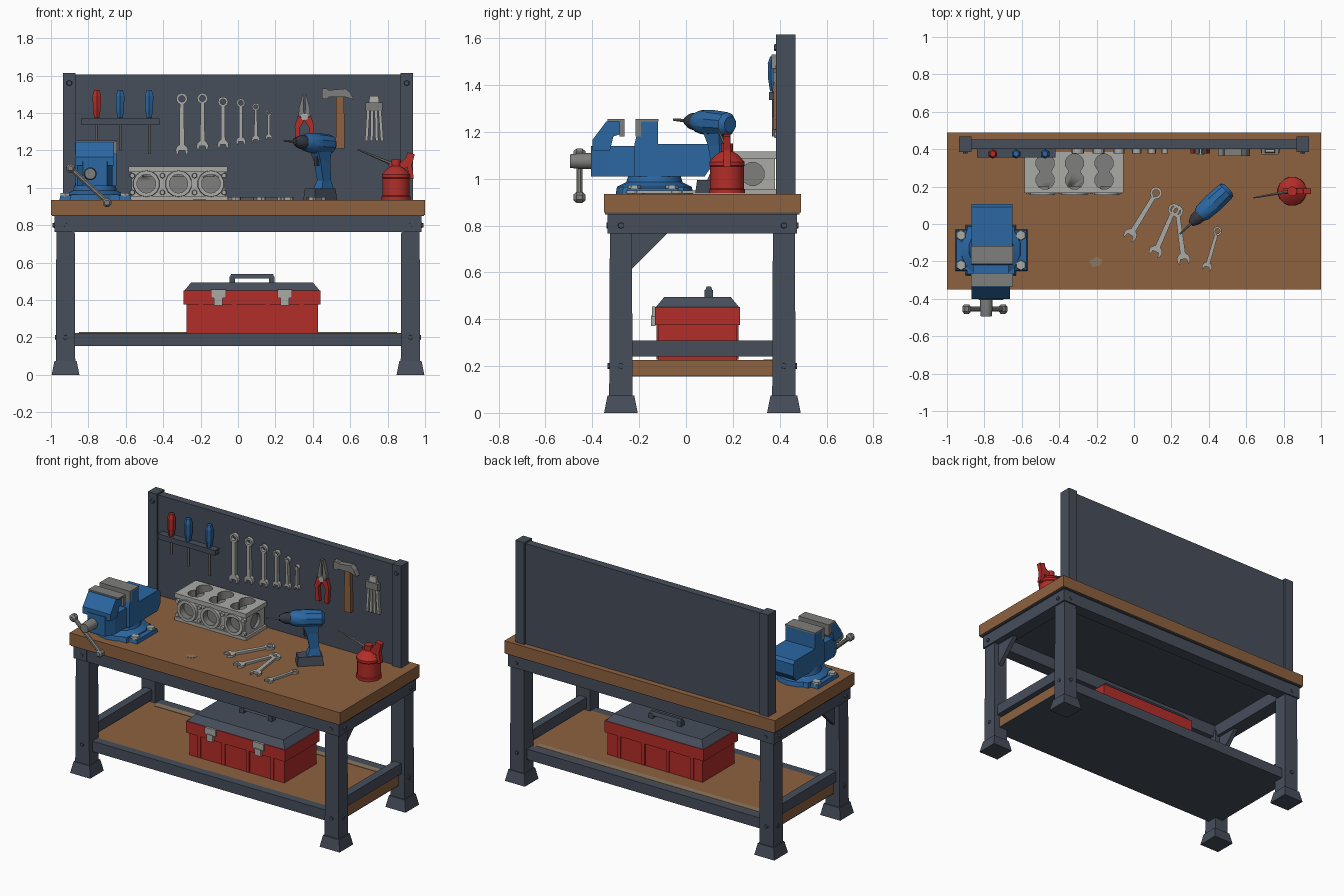
import bpy, bmesh, math
from mathutils import Matrix, Vector

if "Cube" in bpy.data.objects:
    bpy.data.objects.remove(bpy.data.objects["Cube"])

def material(name, rgb):
    m = bpy.data.materials.new(name)
    m.diffuse_color = (*rgb, 1)
    m.use_nodes = True
    m.node_tree.nodes["Principled BSDF"].inputs["Base Color"].default_value = m.diffuse_color
    return m

SLATE = material("slate_paint", (0.062, 0.077, 0.105))
WOOD = material("wood", (0.27, 0.12, 0.05))
WORN = material("worn_wood", (0.26, 0.19, 0.125))
BLUE = material("blue_paint", (0.024, 0.135, 0.36))
RED = material("red_paint", (0.45, 0.027, 0.022))
STEEL = material("light_steel", (0.40, 0.40, 0.38))
GREY = material("mid_grey", (0.21, 0.21, 0.205))
DARK = material("dark_metal", (0.035, 0.042, 0.055))

def finish(name, bm, mat, M=None):
    if M:
        bm.transform(M)
    bmesh.ops.recalc_face_normals(bm, faces=bm.faces[:])
    me = bpy.data.meshes.new(name)
    bm.to_mesh(me)
    bm.free()
    me.materials.append(mat)
    ob = bpy.data.objects.new(name, me)
    bpy.context.collection.objects.link(ob)
    return ob

def loft(name, loops, mat, M=None):
    """Skin equal-length loops and cap both ends."""
    bm = bmesh.new()
    rings = [[bm.verts.new(p) for p in lp] for lp in loops]
    n = len(rings[0])
    for a, b in zip(rings, rings[1:]):
        for i in range(n):
            bm.faces.new((a[i], a[(i + 1) % n], b[(i + 1) % n], b[i]))
    bm.faces.new(rings[0][::-1])
    bm.faces.new(rings[-1])
    return finish(name, bm, mat, M)

def block(name, x0, x1, y0, y1, z0, z1, mat, inset=0, M=None):
    i = inset
    return loft(name, [[(x0, y0, z0), (x1, y0, z0), (x1, y1, z0), (x0, y1, z0)],
                       [(x0+i, y0+i, z1), (x1-i, y0+i, z1), (x1-i, y1-i, z1), (x0+i, y1-i, z1)]], mat, M)

def plates(name, polys, depth, mat, M):
    """Extrude 2D outlines by depth along local z, as one object."""
    bm = bmesh.new()
    for poly in polys:
        lo = [bm.verts.new((x, y, 0)) for x, y in poly]
        hi = [bm.verts.new((x, y, depth)) for x, y in poly]
        n = len(poly)
        bm.faces.new(lo[::-1])
        bm.faces.new(hi)
        for i in range(n):
            bm.faces.new((lo[i], lo[(i+1) % n], hi[(i+1) % n], hi[i]))
    return finish(name, bm, mat, M)

def circle(r, n, z):
    return [(r*math.cos(2*math.pi*(i+.5)/n), r*math.sin(2*math.pi*(i+.5)/n), z) for i in range(n)]

def lathe(name, p, axis, profile, mat, n=12):
    """Turn (radius, distance) points around an axis from p."""
    M = Matrix.Translation(p) @ Vector(axis).to_track_quat('Z', 'Y').to_matrix().to_4x4()
    ob = loft(name, [circle(r, n, z) for r, z in profile], mat, M)
    if n > 8:
        bpy.context.view_layer.objects.active = ob
        ob.select_set(True)
        bpy.ops.object.shade_smooth_by_angle(angle=0.6)
        ob.select_set(False)
    return ob

def rod(name, p, q, r, mat, n=8, r2=None):
    d = Vector(q) - Vector(p)
    return lathe(name, p, d, [(r, 0), (r if r2 is None else r2, d.length)], mat, n)

def wall(x, z, turn=0, y=0.392):
    return Matrix.Translation((x, y, z)) @ Matrix.Rotation(math.pi/2, 4, 'X') @ Matrix.Rotation(turn, 4, 'Z')

def side(x):   # local (x, y, z) -> world (y, z, x)
    return Matrix(((0, 0, 1, x), (1, 0, 0, 0), (0, 1, 0, 0), (0, 0, 0, 1)))

def arc(r, a0, a1, n, cy=0):
    return [(r*math.cos(math.radians(a0+(a1-a0)*i/n)), cy + r*math.sin(math.radians(a0+(a1-a0)*i/n))) for i in range(n+1)]

def wrench(name, L, r, M, depth=0.014):
    c = L - 2*r
    jaw = arc(r, -50, 230, 10) + [(-.45*r, .05*r), (.45*r, .05*r)]
    ring = arc(r*.9, -89.7, 269.7, 12, c) + arc(r*.5, 269.7, -89.7, 12, c)
    shaft = [(-.4*r, .8*r), (.4*r, .8*r), (.33*r, c-.8*r), (-.33*r, c-.8*r)]
    return plates(name, [jaw, shaft, ring], depth, STEEL, M)

# Bench: top, shelf and undersides
block("bench_top", -1, 1, -.35, .49, .855, .935, WOOD)
block("bench_underside", -.995, .995, -.345, .485, .848, .855, SLATE)
block("shelf", -.93, .93, -.24, .38, .162, .225, WOOD)
block("shelf_underside", -.93, .93, -.24, .38, .155, .162, SLATE)
block("shelf_worn_edge", -.85, .85, .33, .37, .225, .228, WORN)
plates("worn_patch", [[(-.24, -.2), (-.2, -.175), (-.17, -.19), (-.18, -.22), (-.22, -.23)]], .002, WORN,
       Matrix.Translation((0, 0, .935)))

# Frame: legs, feet, aprons, rails, gussets and bolts
for s, sn in ((-1, "left"), (1, "right")):
    for y, yn in ((-.278, "front"), (.418, "back")):
        x = s * .922
        block(f"{sn}_{yn}_leg", x-.052, x+.052, y-.05, y+.05, .05, .80, SLATE, .003)
        block(f"{sn}_{yn}_foot", x-.074, x+.074, y-.072, y+.072, 0, .075, SLATE, .015)
        f = -1 if y < 0 else 1
        for z in (.2, .80):
            lathe(f"{sn}_{yn}_bolt", (x, y+f*(.045 if z < .5 else .05), z), (0, f, 0), [(.014, 0), (.012, .012)], SLATE, 6)
            lathe(f"{sn}_{yn}_side_bolt", (x+s*(.045 if z < .5 else .058), y, z), (s, 0, 0), [(.014, 0), (.012, .012)], SLATE, 6)
    xs = sorted((s*.885, s*.982))
    block(f"{sn}_apron", *xs, -.335, .475, .765, .85, SLATE)
    xs = sorted((s*.895, s*.95))
    block(f"{sn}_side_rail", *xs, -.24, .38, .24, .31, SLATE)
    plates(f"{sn}_gusset", [[(-.235, .77), (-.235, .61), (-.075, .77)]], .03, SLATE, side(s*.922-.015))
    # Back panel post
    xs = sorted((s*.87, s*.935))
    block(f"{sn}_panel_post", *xs, .385, .467, .93, 1.615, SLATE)
    lathe(f"{sn}_post_bolt", (s*.902, .386, 1.56), (0, -1, 0), [(.016, 0), (.013, .01)], SLATE, 6)
for y0, y1, yn in ((-.332, -.25, "front"), (.39, .472, "back")):
    block(f"{yn}_apron", -.9, .9, y0, y1, .765, .85, SLATE)
for y0, y1, yn in ((-.295, -.238, "front"), (.378, .435, "back")):
    block(f"{yn}_lower_rail", -.88, .88, y0, y1, .155, .225, SLATE)
block("back_panel", -.88, .88, .40, .452, .933, 1.605, SLATE)

# Toolbox
block("toolbox_rim", -.292, .442, -.133, .23, .375, .452, RED)
block("toolbox_body", -.275, .428, -.12, .218, .225, .375, RED)
for x in (-.2, -.02, .16, .34):
    block("toolbox_rib", x-.012, x+.012, -.127, .225, .228, .375, RED)
block("toolbox_lid", -.285, .435, -.128, .226, .452, .495, SLATE, .035)
for x in (-.045, .165):
    block("toolbox_handle_post", x, x+.03, .08, .115, .49, .525, SLATE)
block("toolbox_handle", -.045, .195, .08, .115, .515, .54, SLATE, .008)
for x in (-.105, .25):
    block("toolbox_latch", x-.04, x+.04, -.145, -.13, .41, .455, STEEL)
    block("toolbox_latch_tab", x-.022, x+.022, -.15, -.13, .37, .415, STEEL)

# Vise
block("vise_base", -.9, -.63, -.275, -.005, .935, .965, BLUE, .008)
block("vise_base_lugs", -.955, -.57, -.25, -.03, .935, .958, BLUE, .005)
lathe("vise_swivel", (-.765, -.135, .935), (0, 0, 1), [(.165, 0), (.16, .03), (.12, .05), (.105, .10)], BLUE, 14)
for x in (-.925, -.605):
    for y in (-.22, -.06):
        lathe("vise_bolt", (x, y, .95), (0, 0, 1), [(.03, 0), (.026, .022)], STEEL, 6)
plates("vise_body", [[(-.22, 1.01), (.08, 1.01), (.108, 1.05), (.108, 1.13), (.09, 1.148), (-.12, 1.148),
                      (-.12, 1.245), (-.195, 1.245), (-.22, 1.148)]], .22, BLUE, side(-.87))
loft("vise_slide", [[(-.765-w, y, 1.01), (-.765+w, y, 1.01), (-.765+w, y, 1.14), (-.765-w, y, 1.14)]
                    for w, y in ((.065, -.405), (.095, -.34), (.095, -.2))], BLUE)
plates("vise_front_jaw", [[(-.40, 1.12), (-.40, 1.165), (-.34, 1.245), (-.28, 1.245), (-.28, 1.19),
                           (-.31, 1.18), (-.325, 1.12)]], .205, BLUE, side(-.868))
for y0, y1, t0, t1 in ((-.285, -.262, -.335, -.262), (-.215, -.192, -.215, -.118)):
    block("vise_jaw_plate", -.872, -.648, y0, y1, 1.18, 1.25, GREY)
    block("vise_jaw_top", -.872, -.648, t0, t1, 1.244, 1.254, GREY)
lathe("vise_screw", (-.79, -.39, 1.075), (0, -1, 0), [(.035, 0), (.035, .06), (.03, .105)], GREY)
rod("vise_handle", (-.895, -.455, 1.105), (-.70, -.455, .925), .014, GREY)
for x, z in ((-.895, 1.105), (-.70, .92)):
    lathe("vise_handle_knob", (x, -.48, z), (0, 1, 0), [(.014, 0), (.025, .012), (.025, .038), (.014, .05)], GREY, 8)

# Engine block with bores cut through front, top and ends
eng = block("engine_block", -.57, -.07, .175, .38, .937, 1.095, STEEL)
head = block("engine_deck", -.585, -.057, .165, .39, 1.085, 1.115, STEEL)
pan = block("engine_foot_flange", -.585, -.057, .165, .39, .936, .957, STEEL)
rings = []
cutters = []
for fx, tx in ((-.49, -.475), (-.318, -.318), (-.145, -.16)):
    rings.append(lathe("bore_ring", (fx, .19, 1.022), (0, -1, 0), [(.074, 0), (.07, .035)], STEEL, 14))
    cutters.append(lathe("front_cutter", (fx, .20, 1.022), (0, -1, 0), [(.05, 0), (.05, .1)], GREY, 14))
    for y in (.235, .325):
        cutters.append(lathe("top_cutter", (tx, y, 1.06), (0, 0, 1), [(.05, 0), (.05, .1)], GREY, 12))
    cutters.append(block("top_slot_cutter", tx-.03, tx+.03, .24, .32, 1.061, 1.15, GREY))
for x in (-.59, -.05):
    s = 1 if x > -.3 else -1
    cutters.append(lathe("end_cutter", (x-s*.04, .285, 1.02), (s, 0, 0), [(.05, 0), (.05, .1)], GREY, 12))
for target in [eng, head, pan] + rings:
    bpy.context.view_layer.objects.active = target
    for c in cutters:
        mod = target.modifiers.new("bore", 'BOOLEAN')
        mod.operation, mod.solver, mod.object = 'DIFFERENCE', 'EXACT', c
        mod.material_mode = 'TRANSFER'
        bpy.ops.object.modifier_apply(modifier=mod.name)
for c in cutters:
    bpy.data.objects.remove(c)
for x in (-.565, -.404, -.232, -.075):
    for z in (.975, 1.065):
        lathe("engine_bolt", (x, .18, z), (0, -1, 0), [(.016, 0), (.013, .02)], STEEL, 6)

# Cordless drill, local x points along the bit
D = Matrix.Translation((.49, .175, 0)) @ Matrix.Rotation(math.atan2(-.68, -.73), 4, 'Z')
def drill_lathe(name, prof, mat):
    lathe(name, D @ Vector((0, 0, 1.232)), D.to_3x3() @ Vector((1, 0, .06)), prof, mat, 10)
drill_lathe("drill_body", [(.035, -.02), (.052, 0), (.056, .09), (.05, .17), (.04, .19)], BLUE)
drill_lathe("drill_chuck", [(.038, .19), (.036, .22), (.018, .255)], DARK)
drill_lathe("drill_bit", [(.008, .25), (.005, .335)], GREY)
loft("drill_handle", [[(a, -w, z), (b, -w, z), (b, w, z), (a, w, z)]
                      for a, b, w, z in ((.0, .09, .034, .99), (.012, .07, .024, 1.04), (.02, .09, .026, 1.14), (.015, .12, .034, 1.21))], BLUE, D)
block("drill_battery", -.012, .15, -.046, .046, .936, .995, SLATE, .006, D)
block("drill_trigger", .085, .103, -.012, .012, 1.12, 1.18, DARK, 0, D)

# Oil can
lathe("oil_can", (.845, .175, .936), (0, 0, 1), [(.078, 0), (.078, .018), (.073, .022), (.073, .115), (.077, .12), (.077, .135),
      (.05, .165), (.026, .18), (.026, .215)], RED, 16)
plates("oil_can_handle", [[(.80, 1.125), (.87, 1.135), (.90, 1.165), (.905, 1.19), (.945, 1.18), (.93, 1.12), (.94, 1.05),
       (.915, 1.05), (.905, 1.11), (.87, 1.09), (.82, 1.10)]], .03, RED,
       Matrix.Translation((0, .19, 0)) @ Matrix.Rotation(math.pi/2, 4, 'X'))
rod("oil_can_spout", (.82, .172, 1.13), (.64, .14, 1.205), .009, GREY, 6, .004)

# Wrenches lying on the bench
for x0, y0, x1, y1 in ((-.02, -.06, .145, .21), (.115, -.15, .235, .125), (.265, -.19, .225, .12), (.39, -.23, .455, -.005)):
    L = math.hypot(x1-x0, y1-y0)
    wrench("bench_wrench", L+.02, .036 if L > .25 else .027,
           Matrix.Translation((x0, y0, .936)) @ Matrix.Rotation(math.atan2(y1-y0, x1-x0)-math.pi/2, 4, 'Z'))

# Hanging wrenches, graded in size
for x, z0, z1, r in ((-.30, 1.165, 1.51, .034), (-.19, 1.19, 1.51, .032), (-.08, 1.20, 1.49, .03),
                     (.015, 1.22, 1.48, .026), (.095, 1.235, 1.455, .022), (.165, 1.25, 1.42, .018)):
    wrench("hanging_wrench", z1-z0, r, wall(x, z0+r, 0, .40), .022)

# Screwdriver rack
block("screwdriver_rack", -.84, -.42, .355, .401, 1.335, 1.37, SLATE)
for x, mat, zb in ((-.755, RED, 1.25), (-.63, BLUE, 1.2), (-.475, BLUE, 1.18)):
    lathe("screwdriver_handle", (x, .375, 1.372), (0, 0, 1), [(.016, 0), (.024, .05), (.026, .12), (.016, .15)], mat, 6)
    rod("screwdriver_shaft", (x, .375, zb), (x, .375, 1.38), .007, GREY, 6)

# Pliers
for s in (-1, 1):
    plates("pliers_grip", [[(s*.0, 1.36), (s*.035, 1.385), (s*.052, 1.33), (s*.045, 1.225), (s*.018, 1.225), (s*.026, 1.32)]],
           .024, RED, wall(.355, 0, 0, .40))
    plates("pliers_jaw", [[(0, 1.37), (s*.032, 1.385), (s*.028, 1.43), (s*.008, 1.505), (s*.002, 1.5), (s*.006, 1.43)]],
           .022, GREY, wall(.355, 0, 0, .40))
lathe("pliers_pivot", (.355, .40, 1.38), (0, -1, 0), [(.02, 0), (.02, .03)], STEEL, 8)

# Hammer
block("hammer_handle", .522, .57, .372, .401, 1.21, 1.5, WOOD, .003)
plates("hammer_head", [[(.45, 1.475), (.475, 1.475), (.485, 1.485), (.575, 1.485), (.62, 1.47), (.60, 1.51), (.575, 1.53),
       (.485, 1.522), (.475, 1.53), (.45, 1.53)]], .036, GREY, wall(0, 0, 0, .40))

# Hex key set
block("key_set_holder", .682, .772, .372, .401, 1.41, 1.455, GREY)
block("key_set_hook", .70, .755, .38, .401, 1.455, 1.492, STEEL, .004)
for x, t in ((.697, -.12), (.718, -.04), (.738, .05), (.758, .14)):
    plates("hex_key", [[(-.008, 0), (.008, 0), (.008, -.17), (-.008, -.17)]], .02, STEEL, wall(x, 1.42, t * .5, .40))
